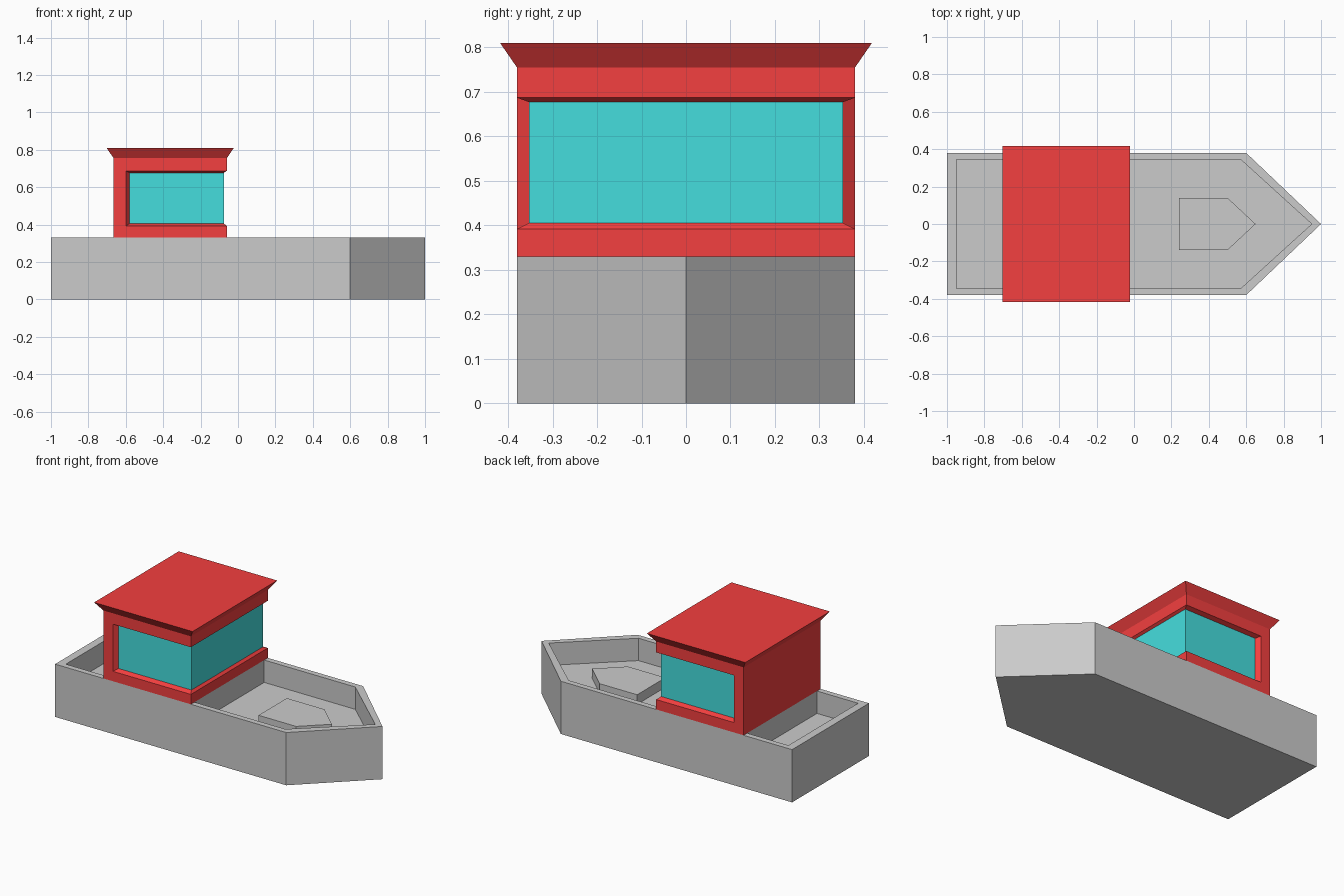
import bpy, bmesh

if "Cube" in bpy.data.objects:
    bpy.data.objects.remove(bpy.data.objects["Cube"])


def material(name, rgb):
    m = bpy.data.materials.new(name)
    m.diffuse_color = (*rgb, 1)
    m.use_nodes = True
    m.node_tree.nodes["Principled BSDF"].inputs["Base Color"].default_value = m.diffuse_color
    return m


def finish(name, bm, mat=None, recalc=True):
    bmesh.ops.remove_doubles(bm, verts=bm.verts, dist=1e-5)
    bmesh.ops.dissolve_degenerate(bm, edges=bm.edges, dist=1e-5)
    if recalc:
        bmesh.ops.recalc_face_normals(bm, faces=bm.faces)
    me = bpy.data.meshes.new(name)
    bm.to_mesh(me)
    bm.free()
    ob = bpy.data.objects.new(name, me)
    bpy.context.collection.objects.link(ob)
    if mat:
        me.materials.append(mat)
    return ob


def mirrored(half):
    """Close a half outline (y <= 0, stern to bow) across the centre line."""
    return half + [(x, -y, *r) for x, y, *r in reversed(half) if y != 0]


def prism(name, half, z0, z1):
    bm = bmesh.new()
    pts = mirrored(half)
    bottom = bm.faces.new([bm.verts.new((x, y, z0)) for x, y in pts])
    ext = bmesh.ops.extrude_face_region(bm, geom=[bottom], use_keep_orig=True)
    top = [g for g in ext["geom"] if isinstance(g, bmesh.types.BMVert)]
    bmesh.ops.translate(bm, verts=top, vec=(0, 0, z1 - z0))
    return finish(name, bm)


RIM, DECK = 0.33, 0.19
red = material("red_paint", (0.9, 0.05, 0.05))
teal = material("teal_glass", (0.06, 0.73, 0.73))

# Hull with a well fore and aft of the cabin
hull = prism("hull", [(-1, -.38), (.6, -.38), (1, 0)], 0, RIM)
wells = {
    "stern_well_cutter": [(-.95, -.345), (-.665, -.345)],
    "bow_well_cutter": [(-.06, -.345), (.57, -.345), (.95, 0)],
}
for name, half in wells.items():
    cutter = prism(name, half, DECK, RIM + .2)
    cutter.hide_render = True
    cutter.hide_viewport = True
    mod = hull.modifiers.new(name, 'BOOLEAN')
    mod.operation = 'DIFFERENCE'
    mod.solver = 'EXACT'
    mod.object = cutter

# Raised bow hatch
prism("bow_hatch", [(.24, -.14), (.5, -.14), (.65, 0)], DECK, .25)


# Cabin rings: back corner, pillar edge, glass edge, front corner
def outer(z, grow=0):
    p, f, y = -.60, -.06 + grow, -.38 - grow
    return mirrored([(-.665 - grow, y, z), (p, y, z), (p, y, z), (f, y, z)])


def glazed(z_outer, z_glass):
    return mirrored([(-.665, -.38, z_outer), (-.60, -.38, z_outer),
                     (-.58, -.353, z_glass), (-.075, -.353, z_glass)])


rings = [outer(RIM), outer(.392), glazed(.392, .405), glazed(.687, .677),
         outer(.687), outer(.755), outer(.81, .038)]

cabin_bm, glass_bm = bmesh.new(), bmesh.new()
for level, (low, high) in enumerate(zip(rings, rings[1:])):
    for i in range(8):
        j = (i + 1) % 8
        # Glass fills the two sides and the front of the window band
        bm = glass_bm if level == 2 and i in (2, 3, 4) else cabin_bm
        bm.faces.new([bm.verts.new(p) for p in (low[i], low[j], high[j], high[i])])
# Flat roof
roof = rings[-1]
cabin_bm.faces.new([cabin_bm.verts.new(roof[i]) for i in (0, 1, 3, 4, 6, 7)])
finish("cabin", cabin_bm, red, recalc=False)
finish("cabin_windows", glass_bm, teal, recalc=False)
